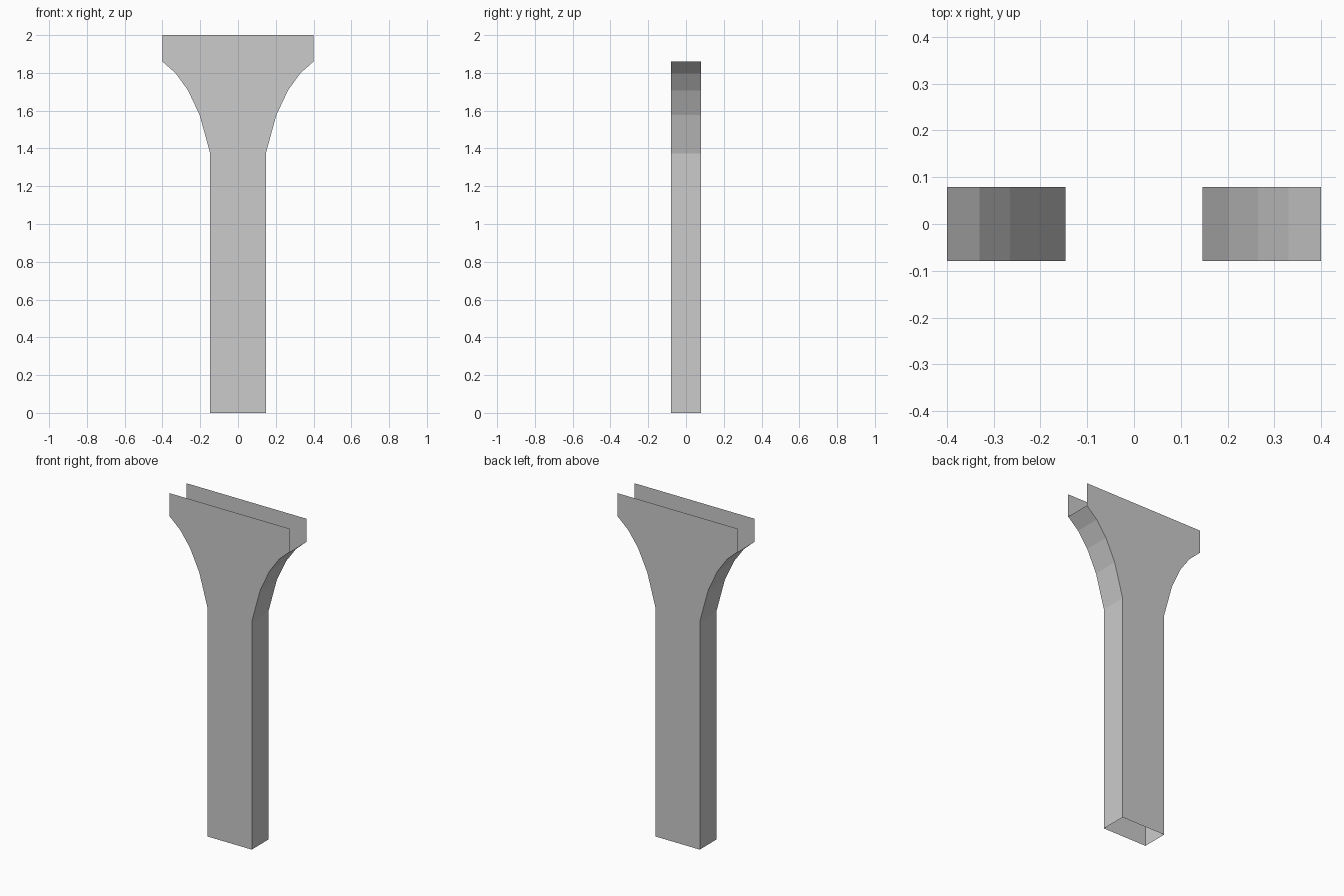
import bpy
import bmesh

cube = bpy.data.objects.get("Cube")
if cube:
    bpy.data.objects.remove(cube, do_unlink=True)

grey = bpy.data.materials.new("light_grey")
grey.use_nodes = True
colour = (0.6, 0.6, 0.6, 1)
grey.diffuse_color = colour
grey.node_tree.nodes["Principled BSDF"].inputs["Base Color"].default_value = colour

HALF_DEPTH = 0.079
# Right-hand outline of the flared column, from foot to rim
OUTLINE = [(0.147, 0), (0.147, 1.373), (0.203, 1.577), (0.265, 1.708),
           (0.33, 1.798), (0.4, 1.86), (0.4, 2)]


def make_object(name, bm):
    mesh = bpy.data.meshes.new(name)
    bm.to_mesh(mesh)
    bm.free()
    mesh.materials.append(grey)
    obj = bpy.data.objects.new(name, mesh)
    bpy.context.collection.objects.link(obj)


# Flat front and back plates, full outline
for name, side in (("front_plate", -1), ("back_plate", 1)):
    bm = bmesh.new()
    loop = OUTLINE + [(-x, z) for x, z in reversed(OUTLINE)]
    face = bm.faces.new([bm.verts.new((x, side * HALF_DEPTH, z)) for x, z in loop])
    if face.normal.dot((0, side, 0)) <= 0:
        face.normal_update()
        if face.normal.y * side < 0:
            face.normal_flip()
    make_object(name, bm)

# Curved side strips; the foot, the top and the short rim ends stay open
for name, side in (("left_side_strip", 1), ("right_side_strip", -1)):
    bm = bmesh.new()
    rows = [[bm.verts.new((side * x, y, z)) for y in (-HALF_DEPTH, HALF_DEPTH)]
            for x, z in OUTLINE[:-1]]
    for low, high in zip(rows, rows[1:]):
        face = bm.faces.new((low[0], low[1], high[1], high[0]))
        if side < 0:
            face.normal_flip()
    make_object(name, bm)
